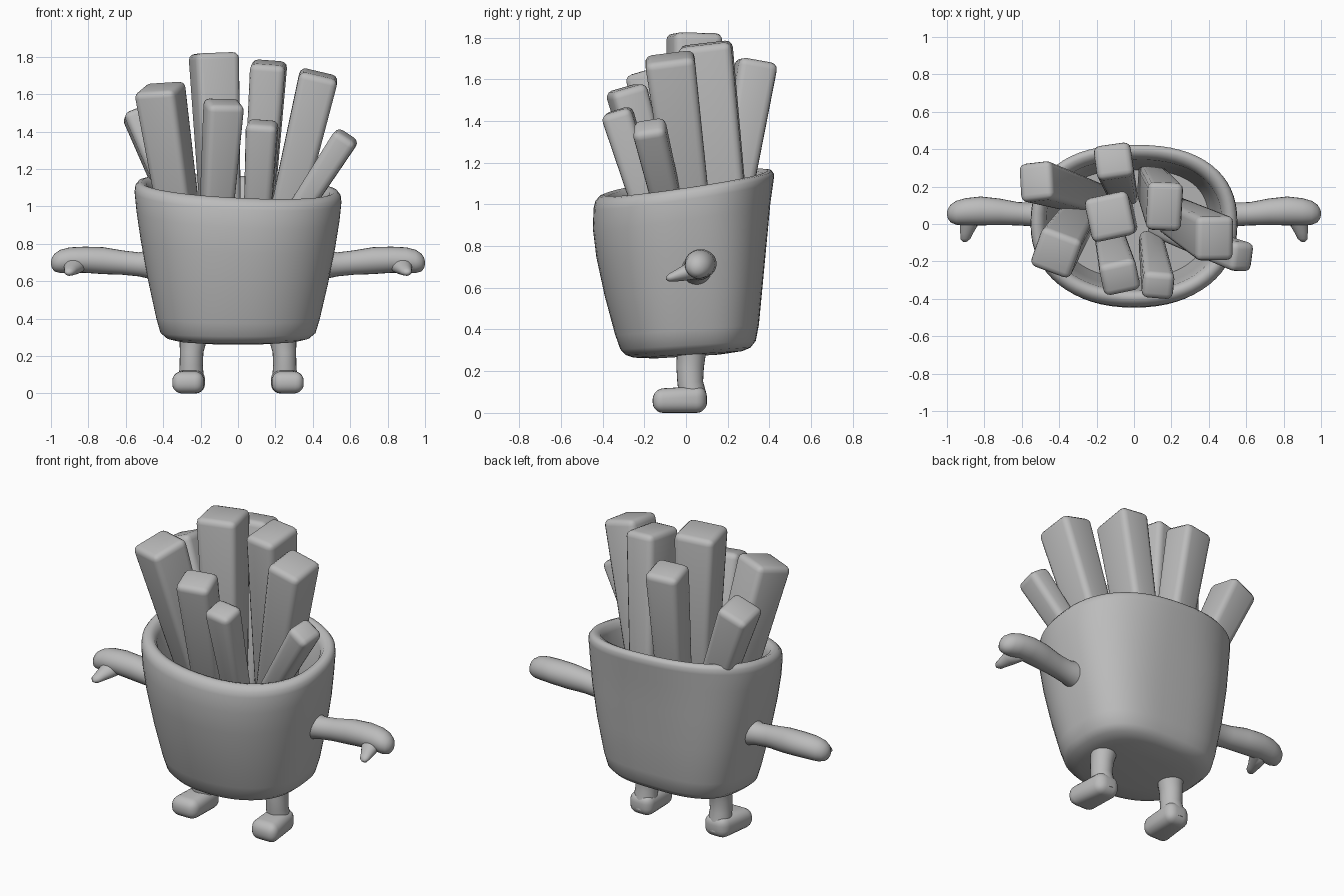
import bpy, bmesh, math
from mathutils import Vector, Matrix

cube = bpy.data.objects.get("Cube")
if cube:
    bpy.data.objects.remove(cube)

grey = bpy.data.materials.new("plain grey")
grey.use_nodes = True
grey.diffuse_color = (0.5, 0.5, 0.5, 1)
grey.node_tree.nodes["Principled BSDF"].inputs["Base Color"].default_value = (0.5, 0.5, 0.5, 1)


def finish(name, bm, angle=40):
    bmesh.ops.recalc_face_normals(bm, faces=bm.faces)
    mesh = bpy.data.meshes.new(name)
    bm.to_mesh(mesh)
    bm.free()
    mesh.materials.append(grey)
    obj = bpy.data.objects.new(name, mesh)
    bpy.context.collection.objects.link(obj)
    bpy.ops.object.select_all(action='DESELECT')
    obj.select_set(True)
    bpy.context.view_layer.objects.active = obj
    bpy.ops.object.shade_smooth_by_angle(angle=math.radians(angle))
    return obj


def loft(name, rings, angle=60):
    """Skin a list of closed rings and cap both ends."""
    bm = bmesh.new()
    loops = [[bm.verts.new(p) for p in ring] for ring in rings]
    n = len(loops[0])
    for a, b in zip(loops, loops[1:]):
        for i in range(n):
            bm.faces.new((a[i], a[(i + 1) % n], b[(i + 1) % n], b[i]))
    bm.faces.new(loops[0])
    bm.faces.new(loops[-1])
    return finish(name, bm, angle)


def power(v, n):
    return math.copysign(abs(v) ** (2 / n), v)


def cup_ring(z, rx, front, back, n, seg=64):
    """Rounded outline, squarer at the back, tilted up to the back right."""
    ring = []
    for i in range(seg):
        t = 2 * math.pi * i / seg
        c, s = math.cos(t), math.sin(t)
        k = n if s > 0 else 2.2
        x, y = rx * power(c, k), (back if s > 0 else front) * power(s, k)
        tilt = min(1, max(0, (z - 0.3) / 0.7))
        ring.append((x, y, z + y * (0.06 + 0.09 * tilt) - 0.05 * x * tilt))
    return ring


# Cup: outer wall from the bottom up, over the rim, down the inner wall
cup = [(0.27, 0.20, 0.15, 0.16, 2.6), (0.28, 0.32, 0.25, 0.27, 2.8), (0.295, 0.38, 0.29, 0.31, 3),
       (0.325, 0.415, 0.315, 0.335, 3), (0.40, 0.437, 0.34, 0.35, 3), (0.60, 0.482, 0.39, 0.37, 2.9),
       (0.80, 0.52, 0.43, 0.39, 2.7), (0.95, 0.543, 0.447, 0.405, 2.5), (1.05, 0.553, 0.443, 0.42, 2.4),
       (1.08, 0.55, 0.435, 0.423, 2.4), (1.10, 0.535, 0.415, 0.41, 2.4), (1.105, 0.515, 0.395, 0.39, 2.4),
       (1.095, 0.49, 0.37, 0.365, 2.4), (1.06, 0.47, 0.355, 0.345, 2.4), (0.85, 0.44, 0.33, 0.32, 2.5),
       (0.62, 0.40, 0.29, 0.29, 2.6)]
loft("cup", [cup_ring(*r) for r in cup])


def fry(name, tip, low, width, depth, twist=0):
    """Tapered rounded stick; low is where its axis passes the rim."""
    tip, low = Vector(tip), Vector(low)
    axis = (tip - low).normalized()
    length = (tip.z - 0.65) / axis.z
    bm = bmesh.new()
    bmesh.ops.create_cube(bm, size=1)
    for v in bm.verts:
        k = 1 if v.co.z > 0 else 0.75
        v.co = Vector((v.co.x * width * k, v.co.y * depth * k, (v.co.z - 0.5) * length))
    bmesh.ops.bevel(bm, geom=bm.edges[:], offset=0.035, segments=3, profile=0.5, affect='EDGES')
    turn = Vector((0, 0, 1)).rotation_difference(axis).to_matrix().to_4x4()
    bm.transform(Matrix.Translation(tip) @ turn @ Matrix.Rotation(math.radians(twist), 4, 'Z'))
    finish(name, bm)


# Sticks standing in the cup
fry("fry_centre", (-0.13, 0.04, 1.82), (-0.10, 0.03, 1.1), 0.24, 0.24, 12)
fry("fry_back", (-0.11, 0.34, 1.69), (-0.08, 0.24, 1.1), 0.20, 0.19, 8)
fry("fry_back_left", (0.165, 0.09, 1.77), (0.12, 0.17, 1.1), 0.19, 0.26, -3)
fry("fry_left", (0.435, -0.08, 1.71), (0.29, 0.0, 1.1), 0.21, 0.24, 0)
fry("fry_far_left", (0.585, -0.18, 1.38), (0.37, -0.10, 1.05), 0.14, 0.16, -5)
fry("fry_front_left", (0.13, -0.335, 1.45), (0.11, -0.21, 1.05), 0.17, 0.15, -5)
fry("fry_front_right", (-0.075, -0.29, 1.56), (-0.11, -0.15, 1.05), 0.20, 0.18, 12)
fry("fry_right", (-0.42, -0.16, 1.64), (-0.33, -0.02, 1.05), 0.23, 0.23, -20)
fry("fry_back_right", (-0.53, 0.23, 1.52), (-0.34, 0.17, 1.05), 0.19, 0.21, 5)


def tube(name, sections, axis, seg=24):
    """Sections are centre x, y, z and two radii, with rings square to axis."""
    rings = []
    for x, y, z, a, b in sections:
        ring = []
        for i in range(seg):
            t = 2 * math.pi * i / seg
            c, s = a * math.cos(t), b * math.sin(t)
            ring.append((x, y + c, z + s) if axis == 'X' else
                        (x + c, y, z + s) if axis == 'Y' else (x + c, y + s, z))
        rings.append(ring)
    return loft(name, rings, 80)


for side, word in ((1, "left"), (-1, "right")):
    # Arm swelling into a rounded mitten
    arm = [(0.44, 0.05, 0.69, 0.085, 0.085), (0.53, 0.05, 0.69, 0.064, 0.064), (0.62, 0.055, 0.70, 0.062, 0.065),
           (0.72, 0.065, 0.71, 0.071, 0.072), (0.82, 0.07, 0.715, 0.077, 0.070), (0.90, 0.066, 0.713, 0.072, 0.068),
           (0.95, 0.06, 0.706, 0.064, 0.062), (0.98, 0.056, 0.70, 0.048, 0.048), (0.995, 0.055, 0.698, 0.026, 0.028),
           (1.0, 0.055, 0.698, 0.008, 0.008)]
    tube(word + "_arm", [(side * x, y, z, a, b) for x, y, z, a, b in arm], 'X')
    # Thumb pointing forward and down
    thumb = [(0.86, 0.06, 0.695, 0.065, 0.05), (0.88, 0.0, 0.675, 0.05, 0.04), (0.895, -0.05, 0.658, 0.034, 0.028),
             (0.902, -0.08, 0.649, 0.026, 0.02), (0.905, -0.095, 0.646, 0.01, 0.008)]
    tube(word + "_thumb", [(side * x, y, z, a, b) for x, y, z, a, b in thumb], 'Y')
    # Leg
    leg = [(0.235, 0.03, 0.34, 0.09, 0.09), (0.24, 0.025, 0.28, 0.072, 0.07), (0.248, 0.02, 0.22, 0.063, 0.066),
           (0.25, 0.02, 0.15, 0.062, 0.062), (0.25, 0.03, 0.10, 0.066, 0.066), (0.25, 0.035, 0.04, 0.07, 0.066)]
    tube(word + "_leg", [(side * x, y, z, a, b) for x, y, z, a, b in leg], 'Z')
    # Foot, wider at the toe and turned slightly out
    bm = bmesh.new()
    bmesh.ops.create_cube(bm, size=1)
    for v in bm.verts:
        toe = v.co.y < 0
        height = 0.115 if toe else 0.13
        v.co = Vector((v.co.x * (0.175 if toe else 0.15) + (0.02 if toe else 0),
                       v.co.y * 0.26 - 0.03, (v.co.z + 0.5) * height))
    bmesh.ops.bevel(bm, geom=bm.edges[:], offset=0.05, segments=5, profile=0.5, affect='EDGES')
    bm.transform(Matrix.Diagonal((side, 1, 1, 1)) @ Matrix.Translation((0.25, 0, 0)))
    finish(word + "_foot", bm, 60)
